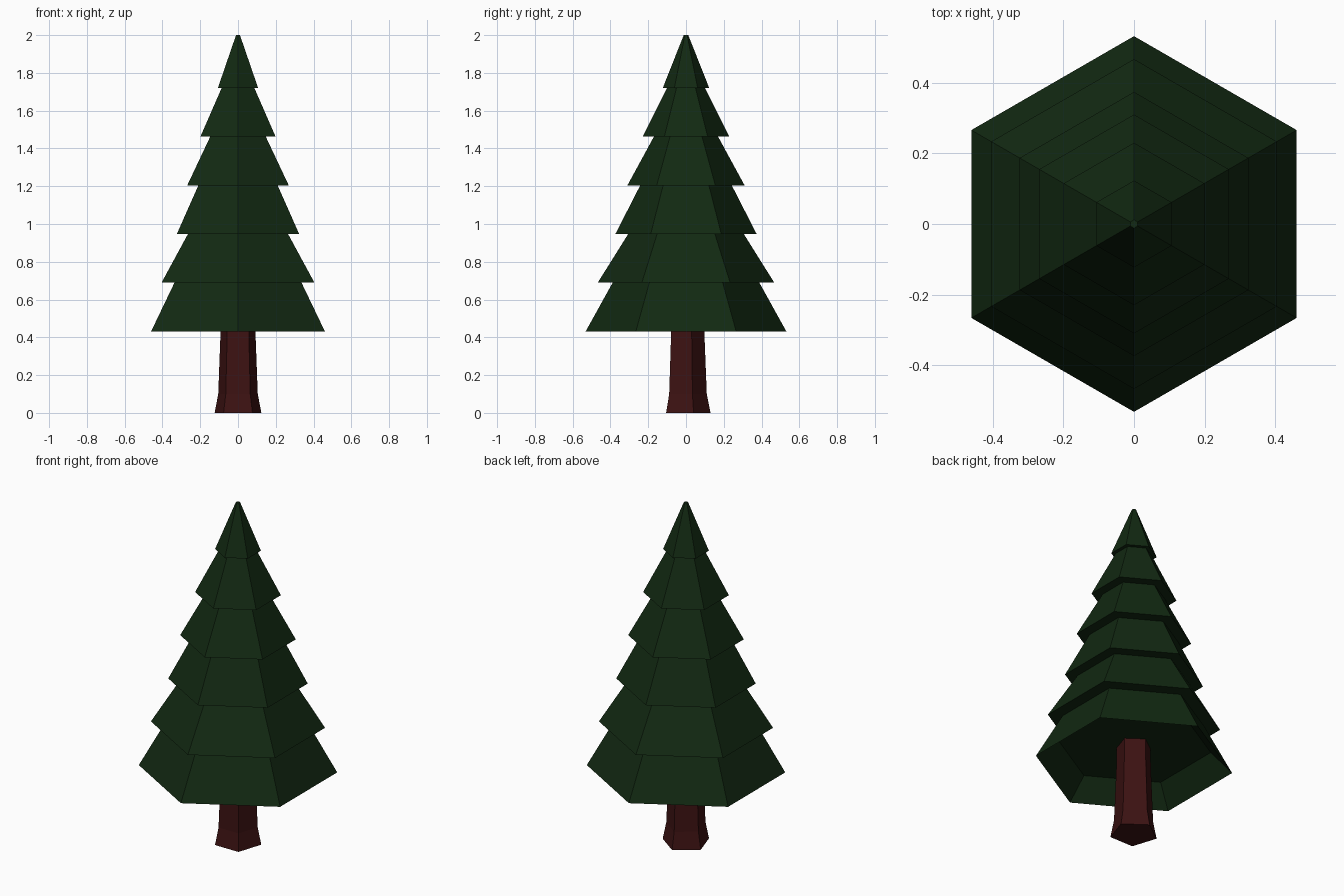
import bpy, bmesh, math

if "Cube" in bpy.data.objects:
    bpy.data.objects.remove(bpy.data.objects["Cube"])


def material(name, rgb):
    m = bpy.data.materials.new(name)
    m.diffuse_color = (*rgb, 1.0)
    m.use_nodes = True
    m.node_tree.nodes["Principled BSDF"].inputs["Base Color"].default_value = m.diffuse_color
    return m


def lathe(name, profile, sides, mat):
    """Flat-sided solid from (radius, z) rings, a corner pointing to +y."""
    bm = bmesh.new()
    rings = []
    for r, z in profile:
        ring = []
        for i in range(sides):
            a = math.pi / 2 + 2 * math.pi * i / sides
            ring.append(bm.verts.new((r * math.cos(a), r * math.sin(a), z)))
        rings.append(ring)
    for lo, hi in zip(rings, rings[1:]):
        for i in range(sides):
            j = (i + 1) % sides
            bm.faces.new((lo[i], lo[j], hi[j], hi[i]))
    bm.faces.new(rings[0][::-1])
    bm.faces.new(rings[-1])
    bmesh.ops.recalc_face_normals(bm, faces=bm.faces)
    mesh = bpy.data.meshes.new(name)
    bm.to_mesh(mesh)
    bm.free()
    mesh.materials.append(mat)
    obj = bpy.data.objects.new(name, mesh)
    bpy.context.collection.objects.link(obj)
    return obj


green = material("dark pine green", (0.006, 0.022, 0.006))
brown = material("dark red brown bark", (0.045, 0.006, 0.006))

# Trunk: five-sided with a flared foot
lathe("trunk", [(0.13, 0), (0.11, 0.1), (0.097, 0.43), (0.095, 0.56)], 5, brown)

# Foliage: six hexagonal tiers as (rim radius, top radius, rim height)
tiers = [(0.532, 0.388, 0.43), (0.467, 0.306, 0.69), (0.374, 0.242, 0.947),
         (0.31, 0.17, 1.205), (0.23, 0.1, 1.462), (0.123, 0.012, 1.72)]
tops = [t[2] for t in tiers[1:]] + [2.0]
profile = [(0.416, 0.545)]  # recessed underside
for (rim, top, z), z_top in zip(tiers, tops):
    profile += [(rim, z), (top, z_top)]
lathe("foliage", profile, 6, green)
